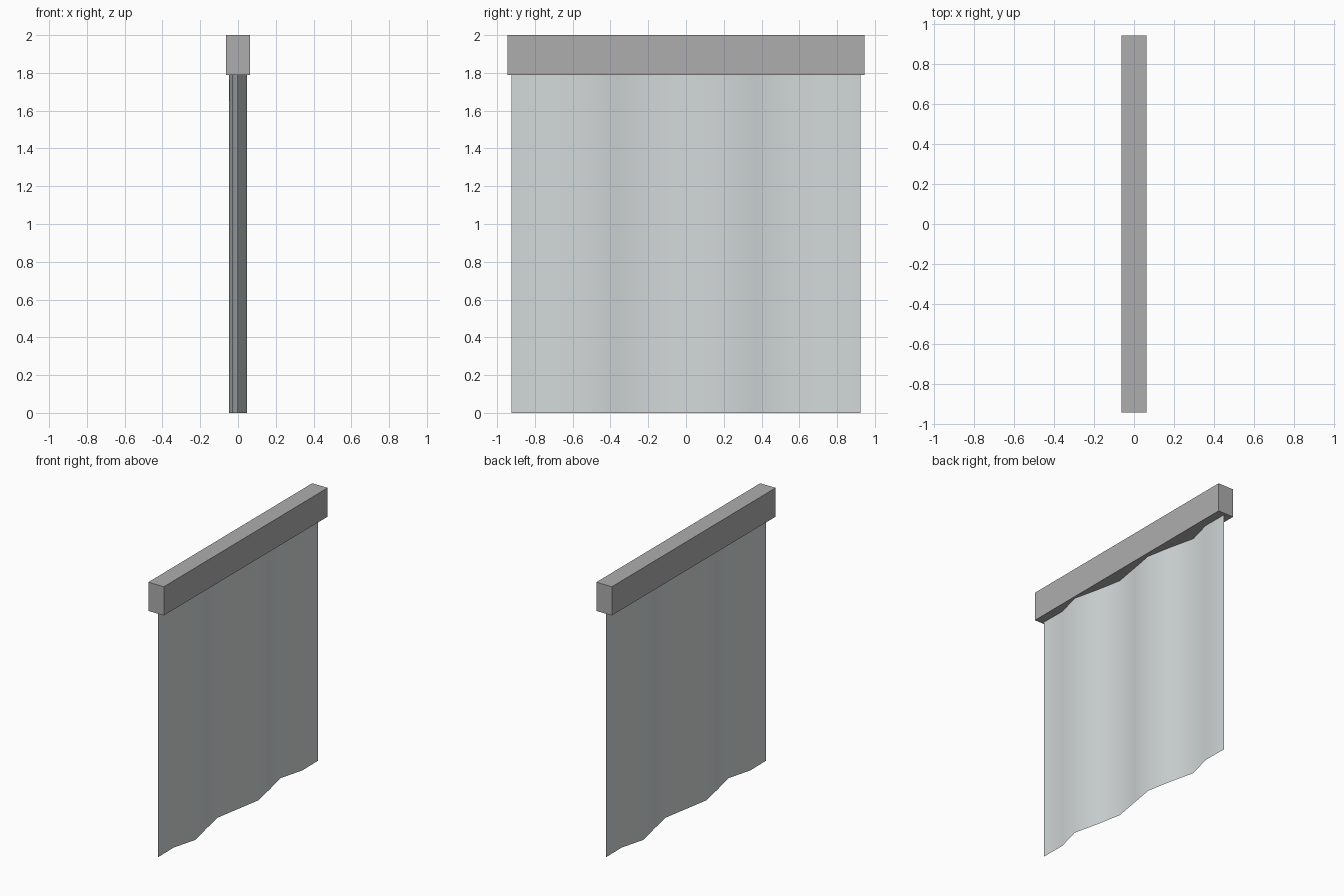
import bpy, bmesh

if "Cube" in bpy.data.objects:
    bpy.data.objects.remove(bpy.data.objects["Cube"])


def paint(obj, name, rgb):
    mat = bpy.data.materials.new(name)
    mat.diffuse_color = (*rgb, 1.0)
    mat.use_nodes = True
    mat.node_tree.nodes["Principled BSDF"].inputs["Base Color"].default_value = mat.diffuse_color
    obj.data.materials.append(mat)


# Header box that holds the curtain
bpy.ops.mesh.primitive_cube_add(size=1, location=(0, 0, 1.895))
header = bpy.context.object
header.name = "header_box"
header.scale = (0.125, 1.89, 0.21)
bpy.ops.object.transform_apply(location=False, rotation=False, scale=True)
paint(header, "dark_grey", (0.42, 0.42, 0.42))

# Curtain: folded profile, point-symmetric about the centre, hung as one sheet
half = [(0.0, 0.0), (0.032, 0.185), (-0.004, 0.37),
        (-0.047, 0.555), (0.002, 0.74), (0.0, 0.925)]
profile = [(-x, -y) for x, y in reversed(half[1:])] + half

bm = bmesh.new()
low = [bm.verts.new((x, y, 0.0)) for x, y in profile]
high = [bm.verts.new((x, y, 1.79)) for x, y in profile]
for i in range(len(profile) - 1):
    bm.faces.new((low[i], low[i + 1], high[i + 1], high[i]))
mesh = bpy.data.meshes.new("curtain")
bm.to_mesh(mesh)
bm.free()
curtain = bpy.data.objects.new("curtain", mesh)
bpy.context.collection.objects.link(curtain)
mesh.shade_smooth()
paint(curtain, "pale_blue_grey", (0.65, 0.69, 0.69))
